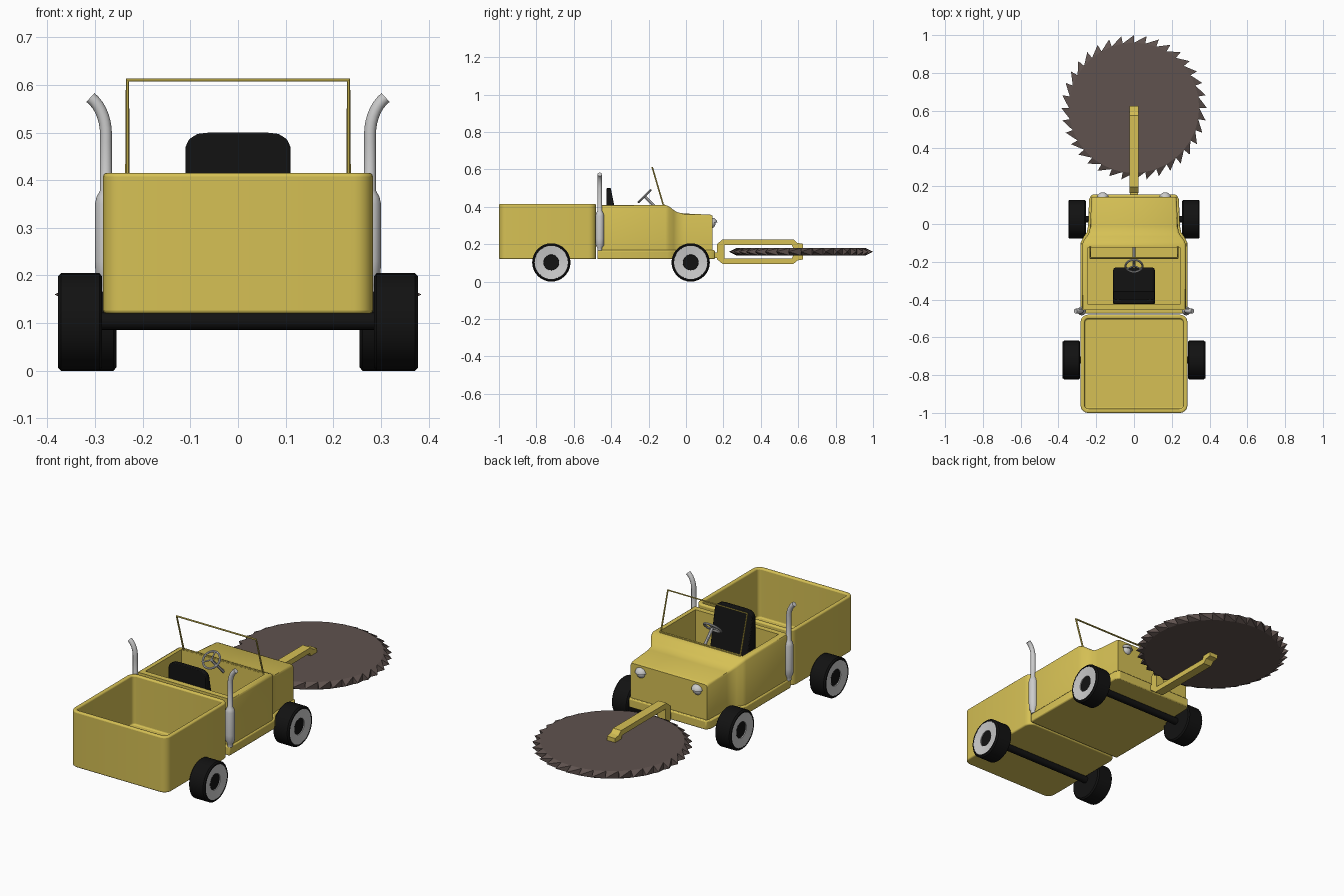
import bpy, bmesh
from math import sin, cos, pi, radians
from mathutils import Vector, Matrix

if "Cube" in bpy.data.objects:
    bpy.data.objects.remove(bpy.data.objects["Cube"])


def material(name, rgb):
    m = bpy.data.materials.new(name)
    m.diffuse_color = (*rgb, 1)
    m.use_nodes = True
    m.node_tree.nodes["Principled BSDF"].inputs["Base Color"].default_value = m.diffuse_color
    return m


YELLOW = material("yellow_paint", (0.67, 0.53, 0.09))
BLACK = material("black_rubber", (0.006, 0.006, 0.006))
STEEL = material("dark_steel", (0.115, 0.085, 0.077))


def finish(ob, mat=None, bevel=0, segs=2, smooth=True):
    if mat:
        ob.data.materials.append(mat)
    if bevel:
        b = ob.modifiers.new("bevel", 'BEVEL')
        b.width, b.segments, b.limit_method = bevel, segs, 'ANGLE'
    if smooth:
        bpy.ops.object.select_all(action='DESELECT')
        ob.select_set(True)
        bpy.context.view_layer.objects.active = ob
        bpy.ops.object.shade_smooth_by_angle(angle=radians(35))
    return ob


def from_bmesh(name, bm):
    bmesh.ops.recalc_face_normals(bm, faces=bm.faces)
    me = bpy.data.meshes.new(name)
    bm.to_mesh(me)
    bm.free()
    ob = bpy.data.objects.new(name, me)
    bpy.context.collection.objects.link(ob)
    return ob


def loft(name, rings):
    """Closed solid skinned through rings of equal point count."""
    bm = bmesh.new()
    rows = [[bm.verts.new(p) for p in r] for r in rings]
    n = len(rows[0])
    for a, b in zip(rows, rows[1:]):
        for i in range(n):
            j = (i + 1) % n
            bm.faces.new((a[i], a[j], b[j], b[i]))
    bm.faces.new(rows[0])
    bm.faces.new(rows[-1])
    return from_bmesh(name, bm)


def box(name, x0, x1, y0, y1, z0, z1):
    return loft(name, [[(x0, y0, z), (x1, y0, z), (x1, y1, z), (x0, y1, z)] for z in (z0, z1)])


def lathe(name, profile, loc, side=1, n=32):
    """Revolve (x offset, radius) points about the x axis."""
    bm = bmesh.new()
    vs = [bm.verts.new((side * x, 0, r)) for x, r in profile]
    es = [bm.edges.new(p) for p in zip(vs, vs[1:])]
    bmesh.ops.spin(bm, geom=vs + es, cent=(0, 0, 0), axis=(1, 0, 0), angle=2 * pi, steps=n)
    bmesh.ops.remove_doubles(bm, verts=bm.verts, dist=1e-5)
    bmesh.ops.translate(bm, verts=bm.verts, vec=loc)
    return from_bmesh(name, bm)


def tube(name, pts, radius, cyclic=False, res=4):
    """Swept pipe; points are (x, y, z) or (x, y, z, radius factor)."""
    cu = bpy.data.curves.new(name, 'CURVE')
    cu.dimensions, cu.bevel_depth, cu.bevel_resolution, cu.use_fill_caps = '3D', radius, res, True
    sp = cu.splines.new('POLY')
    sp.points.add(len(pts) - 1)
    for p, q in zip(sp.points, pts):
        p.co = (*q[:3], 1)
        p.radius = q[3] if len(q) > 3 else 1
    sp.use_cyclic_u = cyclic
    ob = bpy.data.objects.new(name, cu)
    bpy.context.collection.objects.link(ob)
    bpy.ops.object.select_all(action='DESELECT')
    ob.select_set(True)
    bpy.context.view_layer.objects.active = ob
    bpy.ops.object.convert(target='MESH')
    return bpy.context.object


# Cargo bed: rounded open tub
bm = bmesh.new()
bmesh.ops.create_cube(bm, size=1)
bmesh.ops.transform(bm, verts=bm.verts, matrix=Matrix.Translation((0, -0.74, 0.2675))
                    @ Matrix.Diagonal((0.566, 0.52, 0.295, 1)))
upright = [e for e in bm.edges if abs(e.verts[0].co.z - e.verts[1].co.z) > 0.1]
bmesh.ops.bevel(bm, geom=upright, offset=0.04, segments=5, affect='EDGES', profile=0.5)
bm.normal_update()
top = [f for f in bm.faces if f.normal.z > 0.9]
bmesh.ops.inset_region(bm, faces=top, thickness=0.022)
well = bmesh.ops.extrude_discrete_faces(bm, faces=top)["faces"]
bmesh.ops.translate(bm, verts=well[0].verts, vec=(0, 0, -0.26))
finish(from_bmesh("cargo_bed", bm), YELLOW, 0.007, 3)

# Chassis sill under cab and hood
half = [(0.283, -0.474), (0.283, -0.10), (0.268, -0.07), (0.25, -0.045), (0.243, -0.01), (0.238, 0.13), (0.225, 0.155)]
outline = half + [(-x, y) for x, y in reversed(half)]
finish(loft("chassis_sill", [[(x, y, z) for x, y in outline] for z in (0.12, 0.168)]), YELLOW, 0.006)

# Cab and hood: sections along y as (y, half width, top height)
sections = [(-0.455, 0.275, 0.41), (-0.11, 0.275, 0.41), (-0.09, 0.268, 0.402), (-0.065, 0.25, 0.382),
            (-0.045, 0.237, 0.37), (-0.01, 0.232, 0.364), (0.13, 0.226, 0.358), (0.143, 0.224, 0.352)]
cab = loft("cab_and_hood", [[(-w, y, 0.15), (w, y, 0.15), (w, y, t - 0.012), (w - 0.004, y, t - 0.004),
                             (w - 0.012, y, t), (0.012 - w, y, t), (0.004 - w, y, t - 0.004), (-w, y, t - 0.012)]
                            for y, w, t in sections])
cutter = box("cab_cutter", -0.243, 0.243, -0.425, -0.125, 0.185, 0.6)
cutter.hide_render = True
cutter.hide_viewport = True
cut = cab.modifiers.new("opening", 'BOOLEAN')
cut.object, cut.operation, cut.solver = cutter, 'DIFFERENCE', 'EXACT'
finish(cab, YELLOW)

# Seat: cushion and leaning backrest with clipped top corners
finish(box("seat_cushion", -0.11, 0.11, -0.41, -0.23, 0.18, 0.28), BLACK, 0.015, 3)
back = [(-0.11, 0.2), (0.11, 0.2), (0.11, 0.47), (0.103, 0.486), (0.085, 0.497), (0.06, 0.5),
        (-0.06, 0.5), (-0.085, 0.497), (-0.103, 0.486), (-0.11, 0.47)]
finish(loft("seat_backrest", [[(x, -0.424, z) for x, z in back],
                              [(x, -0.402 - (z - 0.5) * 0.2, z) for x, z in back]]), BLACK, 0.004)

# Windshield frame
lo, hi = (-0.12, 0.405), (-0.18, 0.61)
finish(tube("windshield_frame", [(-0.232, *lo), (-0.232, *hi), (0.232, *hi), (0.232, *lo)], 0.0048, res=1), YELLOW)
finish(box("windshield_base", -0.236, 0.236, -0.124, -0.114, 0.405, 0.415), YELLOW, smooth=False)

# Steering wheel, spokes and column
centre = Vector((0, -0.222, 0.457))
u, v = Vector((1, 0, 0)), Vector((0, 1, 1)).normalized()


def rim_point(a, r=0.045):
    return centre + u * r * cos(a) + v * r * sin(a)


finish(tube("steering_wheel", [rim_point(2 * pi * i / 28) for i in range(28)], 0.0055, cyclic=True, res=2))
for k in range(3):
    finish(tube("steering_spoke", [centre, rim_point(pi / 2 + k * 2 * pi / 3)], 0.004, res=2))
finish(tube("steering_column", [centre, (0, -0.12, 0.355)], 0.008, res=2))

for s, side in ((1, "right"), (-1, "left")):
    # Exhaust stack: muffler, then pipe sweeping outwards
    stack = [(0.277, 0.165, 1), (0.277, 0.18, 1), (0.277, 0.195, 1.75), (0.277, 0.23, 1.85), (0.277, 0.35, 1.85),
             (0.277, 0.365, 1.6), (0.277, 0.378, 1)]
    stack += [(0.277, 0.48, 1)] + [(0.277 + 0.06 * (1 - cos(a)), 0.495 + 0.088 * sin(a), 1)
                                   for a in (pi * i / 20 for i in range(8))]
    finish(tube(side + "_exhaust", [(s * x, -0.461, z, r) for x, z, r in stack], 0.0125))

    # Headlight: domed lamp with hood above it
    for part, scale, hood in (("headlight", (0.026, 0.02, 0.026), False), ("headlight_hood", (0.032, 0.03, 0.03), True)):
        bm = bmesh.new()
        bmesh.ops.create_uvsphere(bm, u_segments=20, v_segments=12, radius=1)
        if hood:
            bmesh.ops.bisect_plane(bm, geom=bm.verts[:] + bm.edges[:] + bm.faces[:], plane_co=(0, 0, 0.1),
                                   plane_no=(0, 0, 1), clear_inner=True)
            bmesh.ops.holes_fill(bm, edges=[e for e in bm.edges if e.is_boundary])
        bmesh.ops.transform(bm, verts=bm.verts, matrix=Matrix.Translation((s * 0.165, 0.138, 0.312))
                            @ Matrix.Diagonal((*scale, 1)))
        finish(from_bmesh(side + "_" + part, bm))

    # Wheels: tyre, grey rim, black hub
    for end, x, y in (("rear", 0.285, -0.72), ("front", 0.255, 0.025)):
        loc, pre = (s * x, y, 0.1025), f"{end}_{side}_"
        finish(lathe(pre + "tyre", [(0, 0), (0, 0.095), (0.006, 0.1025), (0.086, 0.1025), (0.093, 0.096),
                                    (0.093, 0.089), (0.078, 0.085), (0.078, 0)], loc, s), BLACK)
        finish(lathe(pre + "rim", [(0.08, 0.089), (0.0925, 0.089), (0.086, 0.042), (0.079, 0.042)], loc, s))
        finish(lathe(pre + "hub", [(0.078, 0.043), (0.082, 0.041), (0.082, 0)], loc, s), BLACK)

# Axles
for end, x, y in (("rear", 0.29, -0.72), ("front", 0.26, 0.025)):
    finish(lathe(end + "_axle", [(-x, 0), (-x, 0.018), (x, 0.018), (x, 0)], (0, y, 0.104), n=20), BLACK)

# Saw blade: thick disc with raked pyramid teeth
N, R, TIP, CY, CZ, H = 36, 0.345, 0.385, 0.615, 0.16, 0.02
bm = bmesh.new()


def ring(r, z, shift=0):
    return [bm.verts.new((r * sin(2 * pi * (i + shift) / N), CY + r * cos(2 * pi * (i + shift) / N), z))
            for i in range(N)]


up, down, tips = ring(R, CZ + H), ring(R, CZ - H), ring(TIP, CZ, 1.0)
bm.faces.new(up)
bm.faces.new(down)
for i in range(N):
    j = (i + 1) % N
    quad = (up[i], up[j], down[j], down[i])
    for k in range(4):
        bm.faces.new((quad[k], quad[(k + 1) % 4], tips[i]))
finish(from_bmesh("saw_blade", bm), STEEL, smooth=False)

# Saw fork: side profile (y, height from blade plane), mirrored below the blade
outer = [(0.165, 0.04), (0.195, 0.065), (0.575, 0.065), (0.595, 0.047), (0.625, 0.042), (0.625, 0.018)]
inner = [(0.575, 0.018), (0.565, 0.037), (0.205, 0.037)]
arm = outer + inner
profile = arm + [(y, -h) for y, h in reversed(arm)]
finish(loft("saw_fork", [[(x, y, CZ + h) for y, h in profile] for x in (-0.024, 0.024)]), YELLOW, smooth=False)
finish(box("fork_mount", -0.02, 0.02, 0.13, 0.175, 0.125, 0.155), YELLOW, smooth=False)
